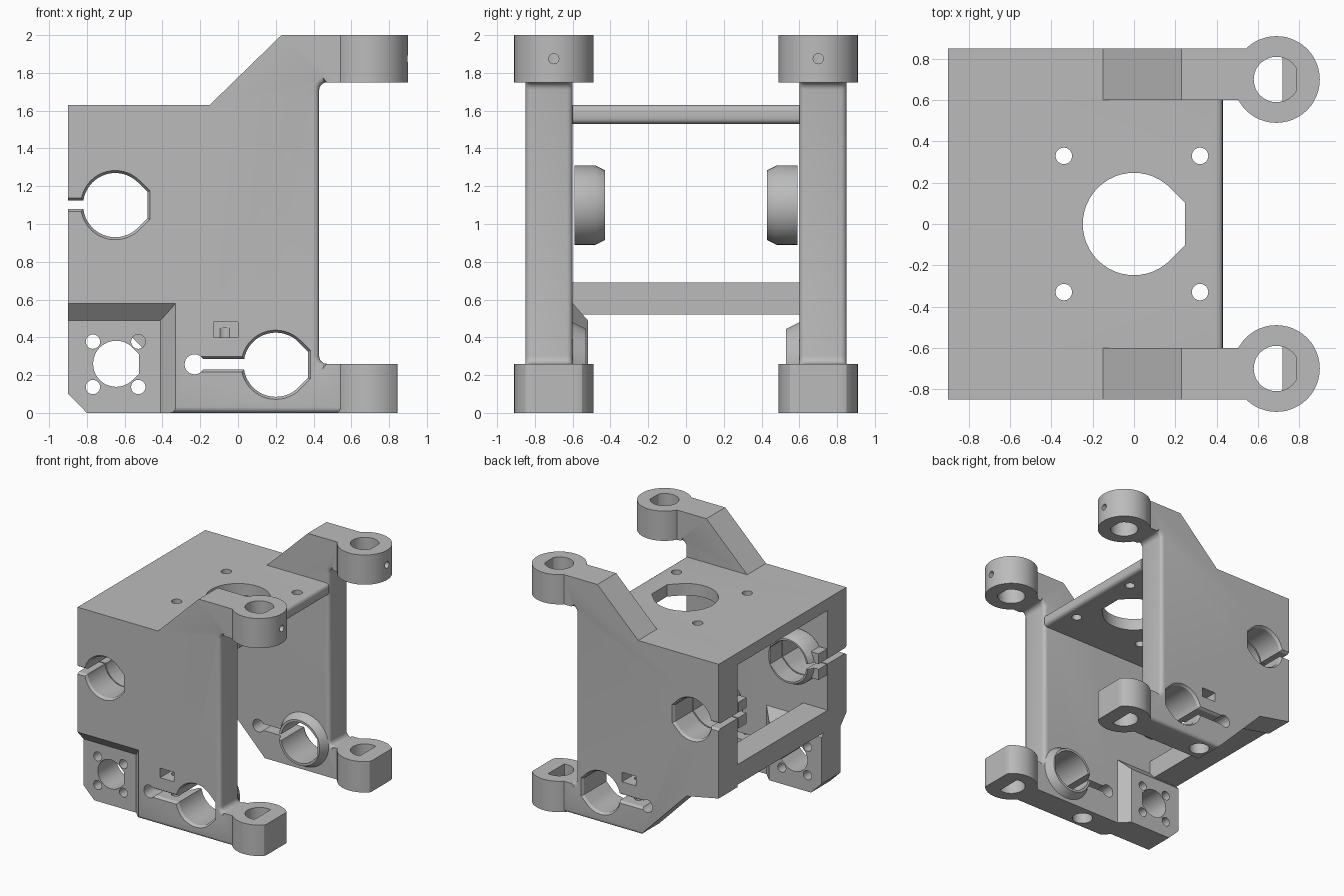
import bpy, bmesh, math
from mathutils import Vector

cube = bpy.data.objects.get("Cube")
if cube:
    bpy.data.objects.remove(cube)

grey = bpy.data.materials.new("plain grey")
grey.use_nodes = True
grey.diffuse_color = (0.5, 0.5, 0.5, 1)
grey.node_tree.nodes["Principled BSDF"].inputs["Base Color"].default_value = (0.5, 0.5, 0.5, 1)

AXES = {"x": lambda u, v, t: (t, u, v),
        "y": lambda u, v, t: (u, t, v),
        "z": lambda u, v, t: (u, v, t)}


def circle(cx, cy, r, n=48):
    return [(cx + r * math.cos(math.tau * i / n), cy + r * math.sin(math.tau * i / n))
            for i in range(n)]


def teardrop(cx, cy, r, n=36):
    """Round hole closed by two 45 degree tangents and a flat on +u."""
    pts = []
    for i in range(n + 1):
        a = math.pi / 4 + 1.5 * math.pi * i / n
        pts.append((cx + r * math.cos(a), cy + r * math.sin(a)))
    k = r * math.tan(math.pi / 8)
    return pts + [(cx + r, cy - k), (cx + r, cy + k)]


def d_hole(cx, cy, r, flat):
    return [(min(u, flat), v) for u, v in circle(cx, cy, r)]


def rect(u0, u1, v0, v1):
    return [(u0, v0), (u1, v0), (u1, v1), (u0, v1)]


def prism(name, a, t0, t1, axis="y", b=None, bevel=None):
    """Loft profile a at t0 to profile b at t1 along an axis."""
    f = AXES[axis]
    bm = bmesh.new()
    lo = [bm.verts.new(f(u, v, t0)) for u, v in a]
    hi = [bm.verts.new(f(u, v, t1)) for u, v in (b or a)]
    bm.faces.new(lo)
    bm.faces.new(hi[::-1])
    n = len(lo)
    for i in range(n):
        bm.faces.new((lo[i], hi[i], hi[(i + 1) % n], lo[(i + 1) % n]))
    bmesh.ops.remove_doubles(bm, verts=bm.verts, dist=1e-5)
    bmesh.ops.recalc_face_normals(bm, faces=bm.faces)
    if bevel:
        edges = [e for e in bm.edges if bevel(e.verts[0].co, e.verts[1].co)]
        bmesh.ops.bevel(bm, geom=edges, offset=0.03, segments=4, profile=0.5,
                        affect="EDGES")
    mesh = bpy.data.meshes.new(name)
    bm.to_mesh(mesh)
    bm.free()
    mesh.materials.append(grey)
    ob = bpy.data.objects.new(name, mesh)
    bpy.context.collection.objects.link(ob)
    return ob


def combine(target, tool, op):
    """Apply one boolean and remove the tool."""
    mod = target.modifiers.new("cut", "BOOLEAN")
    mod.operation, mod.solver, mod.object = op, "EXACT", tool
    bpy.context.view_layer.objects.active = target
    bpy.ops.object.modifier_apply(modifier=mod.name)
    bpy.data.objects.remove(tool)


def add(target, *args, **kw):
    combine(target, prism("tool", *args, **kw), "UNION")


def cut(target, *args, **kw):
    combine(target, prism("tool", *args, **kw), "DIFFERENCE")


def finish(ob):
    bpy.ops.object.select_all(action="DESELECT")
    ob.select_set(True)
    bpy.context.view_layer.objects.active = ob
    bpy.ops.object.shade_smooth_by_angle(angle=math.radians(30))


def arc(cx, cy, r, a0, a1, n=5):
    return [(cx + r * math.cos(math.radians(a0 + (a1 - a0) * i / n)),
             cy + r * math.sin(math.radians(a0 + (a1 - a0) * i / n))) for i in range(n + 1)]


# Shared side outline: lower arm, front post, upper arm and sloped gusset
outline = ([(0.69, 0), (0.69, 0.26)] + arc(0.47, 0.30, 0.04, 270, 180)
           + arc(0.47, 1.71, 0.04, 180, 90)
           + [(0.69, 1.75), (0.69, 2), (0.23, 2), (-0.15, 1.63), (-0.9, 1.63)])
corners = {-1: [(-0.9, 0.1), (-0.8, 0)],
           1: [(-0.9, 0.5), (-0.6, 0.44), (-0.17, 0)]}


def clamp_cut(plate, s, shape, near, far):
    """Through cut with a chamfered lip on the outer face."""
    cut(plate, near, s * 0.4, s * 0.9)
    cut(plate, near, s * 0.83, s * 0.86, b=far)


for s, name in ((-1, "front_side_plate"), (1, "back_side_plate")):
    def rounded(p, q, s=s):
        if abs(p.y - q.y) > 1e-4:
            return False
        post = all(0.42 < c.x < 0.48 and 0.2 < c.z < 1.8 for c in (p, q))
        outer = p.y * s > 0.8 and abs(p.z - q.z) < 1e-4 and p.z < 0.001
        return post or outer

    plate = prism(name, corners[s] + outline, s * 0.6, s * 0.85, bevel=rounded)

    # Rod holder rings at the arm ends, the lower one cut flat
    for z0, z1, limit in ((1.75, 2, 0.9), (0, 0.26, 0.845)):
        add(plate, d_hole(0.69, s * 0.7, 0.21, limit), z0, z1, "z")

    # Inner bosses around the clamps
    add(plate, circle(-0.65, 1.1, 0.21), s * 0.59, s * 0.48)
    add(plate, circle(-0.65, 1.1, 0.21), s * 0.48, s * 0.43, b=circle(-0.65, 1.1, 0.185))
    add(plate, rect(-0.9, -0.78, 0.99, 1.21), s * 0.59, s * 0.48)
    add(plate, circle(0.2, 0.255, 0.225), s * 0.6, s * 0.53, b=circle(0.2, 0.255, 0.19))

    # Recessed fan mount, kept at plate thickness
    if s < 0:
        wide = [(-0.9, 0.1), (-0.8, 0), (-0.33, 0), (-0.33, 0.58), (-0.9, 0.58)]
        slim = [(-0.9, 0.1), (-0.8, 0), (-0.41, 0), (-0.41, 0.49), (-0.9, 0.49)]
        add(plate, wide, -0.6, -0.52, b=slim)
        cut(plate, rect(-1, -0.32, -0.1, 0.59), -0.86, -0.77, b=rect(-1, -0.41, -0.1, 0.49))
        cut(plate, teardrop(-0.645, 0.26, 0.122), -0.9, -0.4)
        for dx in (-0.12, 0.12):
            for dz in (-0.12, 0.12):
                cut(plate, circle(-0.648 + dx, 0.257 + dz, 0.038, 24), -0.9, -0.4)

    # Clamp bores and their slits
    for cx, cz in ((-0.65, 1.1), (0.2, 0.255)):
        clamp_cut(plate, s, "bore", teardrop(cx, cz, 0.17), teardrop(cx, cz, 0.19))
    clamp_cut(plate, s, "slit", rect(-1, -0.78, 1.08, 1.125), rect(-1, -0.78, 1.06, 1.145))
    clamp_cut(plate, s, "slit", rect(-0.23, 0.1, 0.23, 0.285), rect(-0.19, 0.1, 0.21, 0.305))
    cut(plate, circle(-0.23, 0.257, 0.053, 24), s * 0.4, s * 0.9)

    # Nut pocket and clamp screw hole
    cut(plate, rect(-0.13, 0, 0.4, 0.48), s * 0.7, s * 0.9)
    cut(plate, circle(-0.07, s * 0.725, 0.035, 24), -0.1, 0.45, "z")
    cut(plate, circle(-0.07, s * 0.725, 0.08, 32), -0.1, 0.1, "z")

    # Rod bores and the set screw hole
    cut(plate, d_hole(0.69, s * 0.7, 0.11, 0.785), 1.7, 2.1, "z")
    cut(plate, d_hole(0.69, s * 0.7, 0.11, 0.72), -0.1, 0.36, "z")
    cut(plate, circle(s * 0.7, 1.875, 0.027, 20), 0.7, 1, "x")
    finish(plate)

# Top motor plate
top = prism("top_plate", rect(-0.9, 0.43, -0.6, 0.6), 1.53, 1.63, "z",
            bevel=lambda p, q: p.x > 0.42 and q.x > 0.42 and abs(p.z - q.z) < 1e-4)
cut(top, teardrop(0, 0, 0.248), 1.4, 1.7, "z")
for x in (-0.34, 0.32):
    for y in (-0.33, 0.33):
        cut(top, circle(x, y, 0.04, 24), 1.4, 1.7, "z")
finish(top)

# Lower cross bar
bar = prism("lower_cross_bar", rect(-0.9, -0.67, 0.52, 0.69), -0.6, 0.6)
finish(bar)
